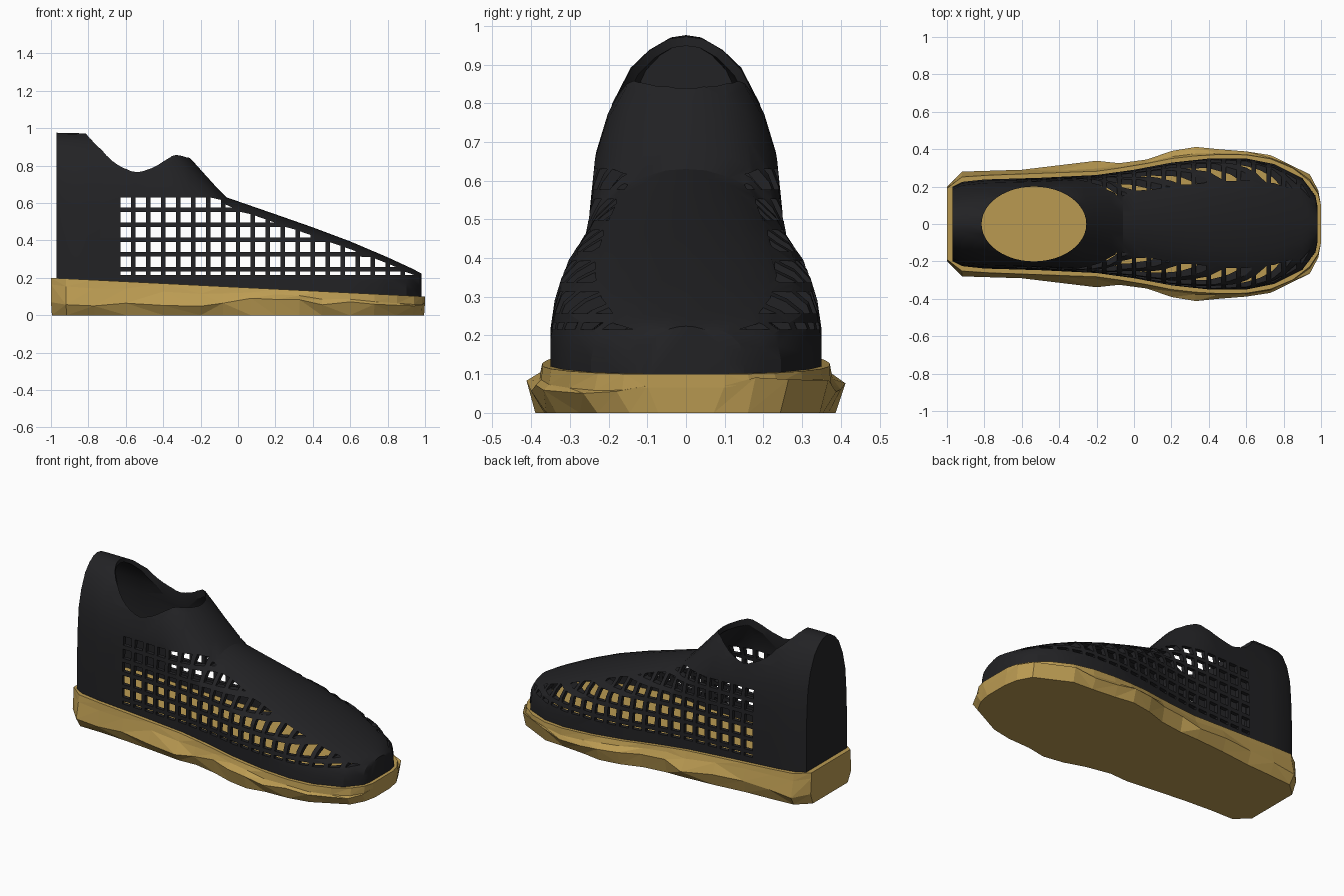
import bpy, bmesh, math, random

if "Cube" in bpy.data.objects:
    bpy.data.objects.remove(bpy.data.objects["Cube"])
random.seed(4)


def interp(table, x):
    """Linear lookup in a list of (x, value) pairs."""
    for (a, p), (b, q) in zip(table, table[1:]):
        if x <= b:
            return p + (q - p) * max(0, (x - a) / (b - a))
    return table[-1][1]


def material(name, color):
    m = bpy.data.materials.new(name)
    m.diffuse_color = (*color, 1)
    m.use_nodes = True
    m.node_tree.nodes["Principled BSDF"].inputs["Base Color"].default_value = m.diffuse_color
    return m


def make_object(name, bm, mat=None):
    bmesh.ops.recalc_face_normals(bm, faces=bm.faces)
    me = bpy.data.meshes.new(name)
    bm.to_mesh(me)
    bm.free()
    ob = bpy.data.objects.new(name, me)
    bpy.context.collection.objects.link(ob)
    if mat:
        me.materials.append(mat)
    return ob


def sole_top(x):
    return 0.15 - 0.05 * x


black = material("black_knit", (0.016, 0.016, 0.018))
gold = material("gum_rubber", (0.50, 0.33, 0.085))

# Shared side profile of the ridge, plan half width, and normalised arch
RIDGE = [(-.97, .976), (-.8, .972), (-.54, .945), (-.4, .945), (-.33, .92), (-.26, .845),
         (-.12, .69), (-.06, .63), (.2, .54), (.4, .47), (.6, .395), (.8, .31), (.93, .25), (.98, .224)]
WIDTH = [(-.97, .2), (-.92, .225), (-.8, .238), (-.5, .247), (-.2, .262), (0, .29), (.2, .328),
         (.4, .35), (.6, .35), (.75, .32), (.9, .245), (.97, .15), (.98, .1)]
ARCH = [(1, 0), (1, .3), (.97, .5), (.92, .66), (.8, .785), (.6, .9), (.4, .957), (.18, .993)]

# Upper: loft of arches along the foot, closed at heel and toe
stations = sorted({x for x, _ in RIDGE + WIDTH})
section = ARCH + [(0, 1)] + [(-a, t) for a, t in reversed(ARCH)]
bm = bmesh.new()
rows = []
for x in stations:
    w, base = interp(WIDTH, x), sole_top(x) - .02
    h = interp(RIDGE, x) - base
    rows.append([bm.verts.new((x, a * w, base + t * h)) for a, t in section])
for r, s in zip(rows, rows[1:]):
    for i in range(len(section) - 1):
        bm.faces.new((r[i], r[i + 1], s[i + 1], s[i]))
bm.faces.new(rows[0])
bm.faces.new(rows[-1])
upper = make_object("upper", bm, black)
solid = upper.modifiers.new("thickness", 'SOLIDIFY')
solid.thickness = .024
solid.offset = -1
solid.use_even_offset = True

# Ankle opening cutter: vertical elliptical cylinder
bm = bmesh.new()
bmesh.ops.create_cone(bm, cap_ends=True, segments=48, radius1=1, radius2=1, depth=1)
for v in bm.verts:
    v.co = (-.535 + .28 * v.co.x, .2 * v.co.y, .9 + .8 * v.co.z)
opening_cutter = make_object("opening_cutter", bm)


# Mesh window cutter: grid of prisms running through both sides
def window_top(x):
    return min(.63, interp(RIDGE, x) - .045 + .04 * max(0, x - .5))


PITCH, BAR = .08, .012
bm = bmesh.new()
for i in range(-8, 12):
    x0, x1 = max(-.63, i * PITCH + BAR), (i + 1) * PITCH - BAR
    for j in range(-1, 5):
        z0 = max(.215, .245 + j * PITCH + BAR)
        z1 = .245 + (j + 1) * PITCH - BAR
        a, b = min(z1, window_top(x0)), min(z1, window_top(x1))
        if a - z0 < .006:
            continue
        if b - z0 < .004:
            xe = x0 + (x1 - x0) * (a - z0) / (a - window_top(x1))
            poly = [(x0, z0), (min(xe, x1), z0), (x0, a)]
        else:
            poly = [(x0, z0), (x1, z0), (x1, b), (x0, a)]
        near = [bm.verts.new((x, -.6, z)) for x, z in poly]
        far = [bm.verts.new((x, .6, z)) for x, z in poly]
        bm.faces.new(near)
        bm.faces.new(far[::-1])
        for k in range(len(poly)):
            m = (k + 1) % len(poly)
            bm.faces.new((near[k], far[k], far[m], near[m]))
window_cutter = make_object("window_cutter", bm)

# Cut the opening and windows, then drop the cutters
for cutter in (opening_cutter, window_cutter):
    cutter.hide_render = True
    cut = upper.modifiers.new(cutter.name, 'BOOLEAN')
    cut.object = cutter
    cut.operation = 'DIFFERENCE'
    cut.solver = 'EXACT'
bpy.context.view_layer.objects.active = upper
upper.select_set(True)
for m in list(upper.modifiers):
    bpy.ops.object.modifier_apply(modifier=m.name)
for cutter in (opening_cutter, window_cutter):
    bpy.data.objects.remove(cutter)
upper.data.materials.clear()
upper.data.materials.append(black)
for p in upper.data.polygons:
    p.material_index = 0
bpy.ops.object.shade_smooth_by_angle(angle=math.radians(25))

# Sole: faceted, bulging slab with a top that slopes to the toe
RIM = [(-1, .19), (-.94, .25), (-.8, .26), (-.2, .282), (0, .31), (.2, .35), (.4, .372),
       (.6, .37), (.75, .345), (.9, .275), (.98, .18), (1, .1)]
BULGE = [(-1, .2), (-.92, .28), (-.6, .29), (-.2, .338), (-.08, .325), (.07, .345), (.2, .39),
         (.33, .412), (.45, .4), (.6, .388), (.73, .368), (.94, .265), (.99, .17), (1, .1)]
xs = [-1, -.92, -.77, -.6, -.4, -.2, -.08, .07, .2, .33, .45, .6, .73, .85, .94, .985, 1]
loop = [(x, -1) for x in xs] + [(x, 1) for x in reversed(xs)]
bm = bmesh.new()
bottom, low, high, top = [], [], [], []
for x, s in loop:
    rim, bulge = interp(RIM, x), interp(BULGE, x)
    zt = sole_top(x)
    end = abs(x) > .99
    jit = 0 if end else random.uniform(-.025, .025)
    bottom.append(bm.verts.new((x * .995, s * (bulge - .028 + jit * .4), 0)))
    low.append(bm.verts.new((x, s * bulge, .07 + jit)))
    high.append(bm.verts.new((x, s * (rim + .25 * (bulge - rim)), zt - .035 + jit * .5)))
    top.append(bm.verts.new((x, s * rim, zt)))
n = len(loop)
for r, s in ((bottom, low), (low, high), (high, top)):
    for i in range(n):
        a, b, c, d = r[i], r[(i + 1) % n], s[(i + 1) % n], s[i]
        if random.random() < .5:
            bm.faces.new((a, b, c))
            bm.faces.new((a, c, d))
        else:
            bm.faces.new((a, b, d))
            bm.faces.new((b, c, d))
bm.faces.new(bottom[::-1])
bm.faces.new(top)
make_object("sole", bm, gold)
